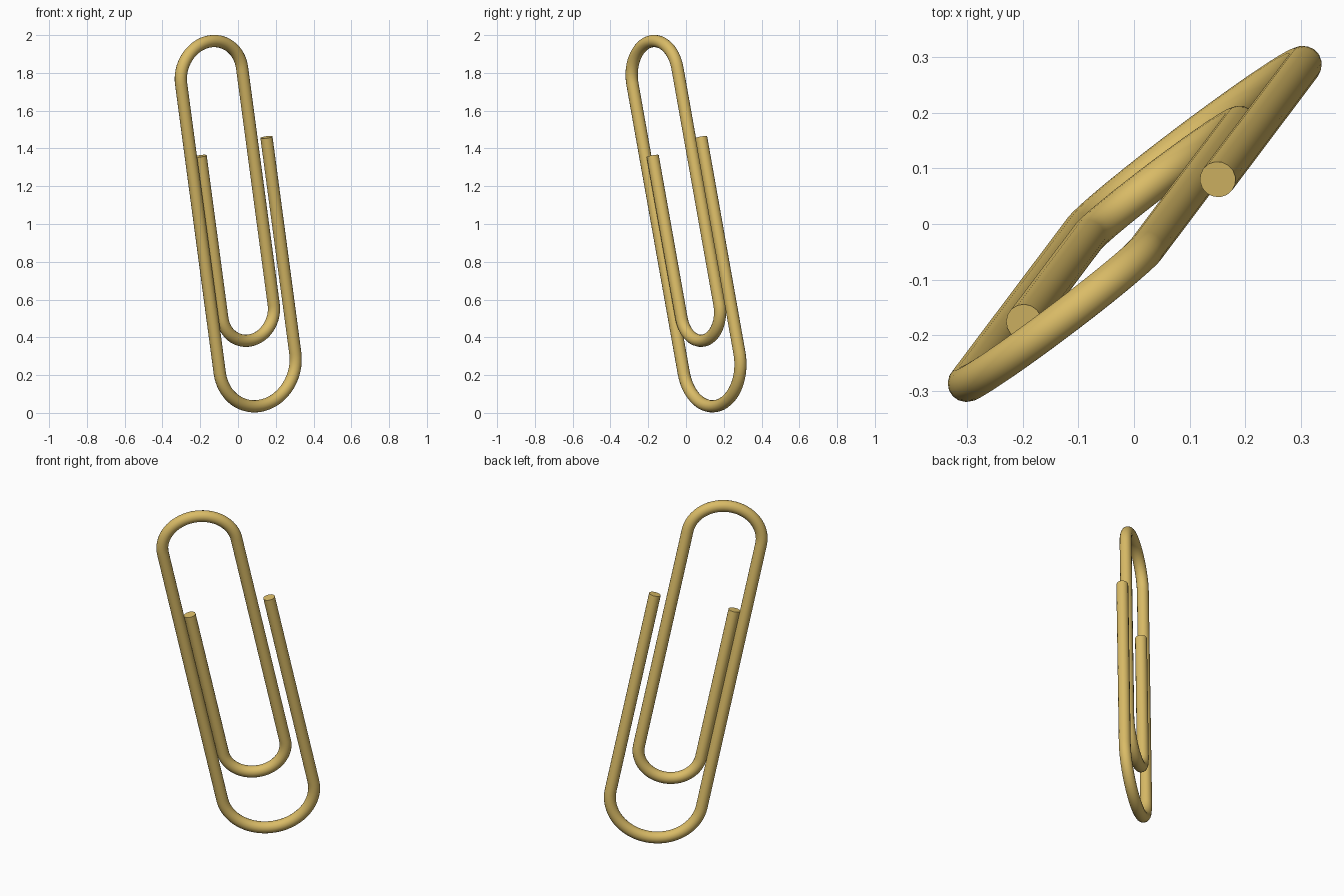
import bpy
import math
from mathutils import Vector

cube = bpy.data.objects.get("Cube")
if cube:
    bpy.data.objects.remove(cube, do_unlink=True)

# Leaning plane of the clip: ACROSS runs over the width, ALONG up the length
ORIGIN = Vector((-0.202, -0.152, 1.0))
ALONG = Vector((-0.1304, -0.1733, 0.9762)).normalized()
ACROSS = Vector((0.787, 0.5805, 0.208))
ACROSS = (ACROSS - ALONG * ACROSS.dot(ALONG)).normalized()
WIRE_RADIUS = 0.0325
FLATTEN = 0.9
STEPS = 32


def bend(start, end, height, direction):
    """Rounded turn from one straight run to the next."""
    middle, radius = (start + end) / 2, (start - end) / 2
    return [(middle + radius * math.cos(math.pi * i / STEPS),
             height + direction * abs(radius) * FLATTEN * math.sin(math.pi * i / STEPS))
            for i in range(STEPS + 1)]


# Positions of the four straight runs across the width
outer_left, inner_left, inner_right, outer_right = 0.0, 0.064, 0.41, 0.508

path = [(outer_right, 0.362)]
path += bend(outer_right, outer_left, -0.808, -1)
path += bend(outer_left, inner_right, 0.759, 1)
path += bend(inner_right, inner_left, -0.524, -1)
path += [(inner_left, 0.355)]

# Round wire swept along the path, with flat cut ends
curve = bpy.data.curves.new("clip_wire", "CURVE")
curve.dimensions = "3D"
curve.bevel_depth = WIRE_RADIUS
curve.bevel_resolution = 6
curve.use_fill_caps = True
spline = curve.splines.new("POLY")
spline.points.add(len(path) - 1)
for point, (s, t) in zip(spline.points, path):
    point.co = (*(ORIGIN + ACROSS * s + ALONG * t), 1)

wire = bpy.data.objects.new("clip_wire", curve)
bpy.context.collection.objects.link(wire)

# Brass colour
brass = bpy.data.materials.new("brass")
brass.use_nodes = True
colour = (0.70, 0.50, 0.135, 1)
brass.diffuse_color = colour
brass.node_tree.nodes["Principled BSDF"].inputs["Base Color"].default_value = colour
curve.materials.append(brass)

bpy.ops.object.select_all(action="DESELECT")
wire.select_set(True)
bpy.context.view_layer.objects.active = wire
bpy.ops.object.convert(target="MESH")
bpy.ops.object.shade_smooth_by_angle(angle=math.radians(40))
